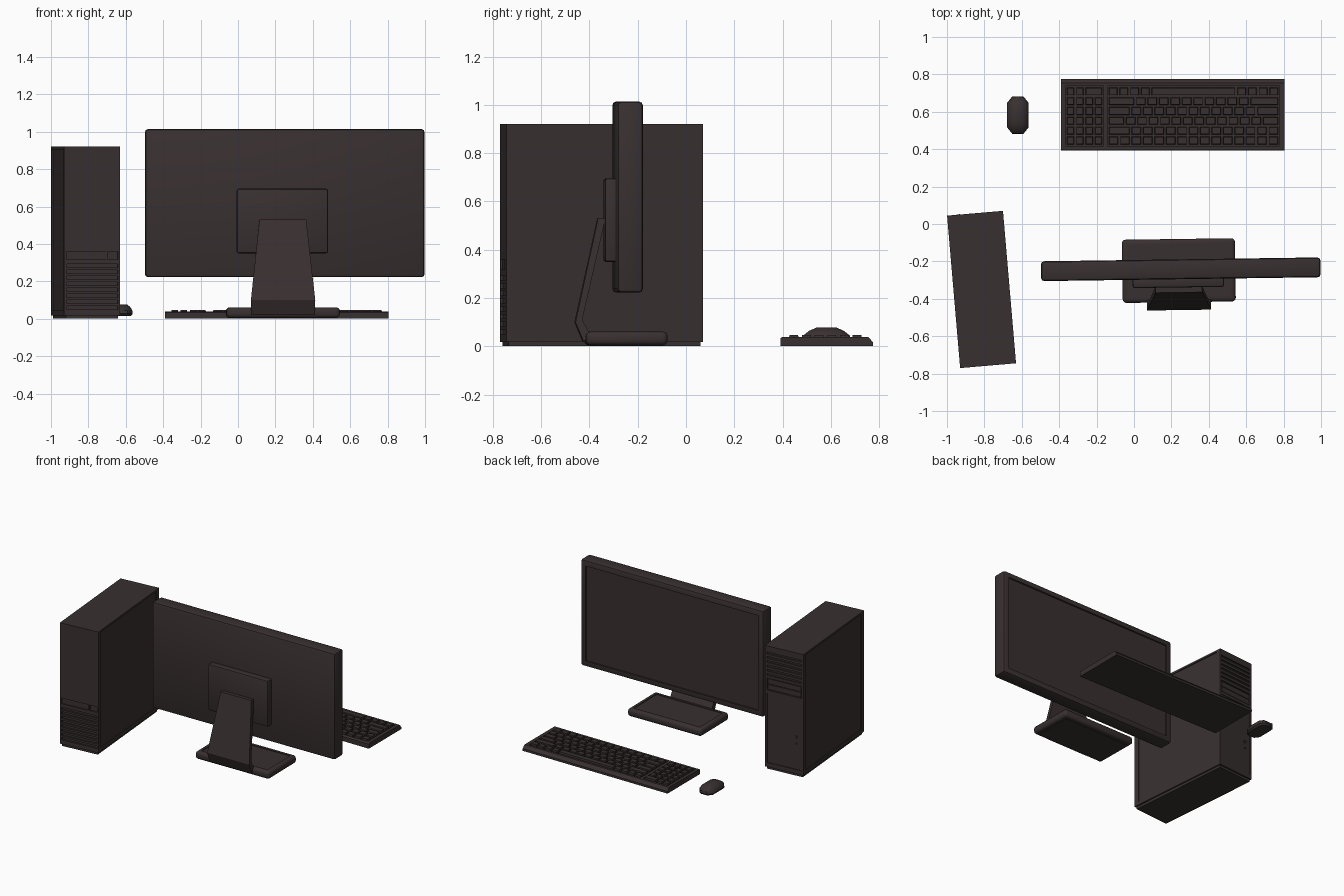
import bpy, bmesh, math
from mathutils import Matrix

if "Cube" in bpy.data.objects:
    bpy.data.objects.remove(bpy.data.objects["Cube"])

charcoal = bpy.data.materials.new("charcoal plastic")
charcoal.diffuse_color = (0.040, 0.029, 0.030, 1)
charcoal.use_nodes = True
charcoal.node_tree.nodes["Principled BSDF"].inputs["Base Color"].default_value = charcoal.diffuse_color


def finish(name, bm, smooth=False):
    bmesh.ops.recalc_face_normals(bm, faces=bm.faces)
    me = bpy.data.meshes.new(name)
    bm.to_mesh(me)
    bm.free()
    me.materials.append(charcoal)
    ob = bpy.data.objects.new(name, me)
    bpy.context.collection.objects.link(ob)
    bpy.ops.object.select_all(action='DESELECT')
    ob.select_set(True)
    bpy.context.view_layer.objects.active = ob
    if smooth:
        bpy.ops.object.shade_smooth_by_angle(angle=math.radians(40))
    return ob


def add_box(bm, x0, x1, y0, y1, z0, z1, taper=0.0):
    m = Matrix.Translation(((x0 + x1) / 2, (y0 + y1) / 2, (z0 + z1) / 2)) @ \
        Matrix.Diagonal((x1 - x0, y1 - y0, z1 - z0, 1))
    vs = bmesh.ops.create_cube(bm, size=1, matrix=m)["verts"]
    for v in vs:
        if taper and v.co.z > (z0 + z1) / 2:
            v.co.x += taper if v.co.x < (x0 + x1) / 2 else -taper
            v.co.y += taper if v.co.y < (y0 + y1) / 2 else -taper


def boxes(name, items, bevel=0.0, segments=2, taper=0.0):
    bm = bmesh.new()
    for it in items:
        add_box(bm, *it, taper=taper)
    if bevel:
        bmesh.ops.bevel(bm, geom=bm.edges[:], offset=bevel, segments=segments,
                        profile=0.5, affect='EDGES')
    return finish(name, bm, bevel > 0)


def cut(ob, items):
    cutter = boxes("cutter", items)
    cutter.hide_render = True
    mod = ob.modifiers.new("cut", 'BOOLEAN')
    mod.operation, mod.solver, mod.object = 'DIFFERENCE', 'EXACT', cutter
    bpy.context.view_layer.objects.active = ob
    bpy.ops.object.modifier_apply(modifier=mod.name)
    bpy.data.objects.remove(cutter, do_unlink=True)


def prism(name, profile, half_widths, x_mid=0.0):
    """Side profile (y, z) given a half width per point."""
    bm = bmesh.new()
    n = len(profile)
    sides = [[bm.verts.new((x_mid + s * w, y, z)) for (y, z), w in zip(profile, half_widths)]
             for s in (-1, 1)]
    for a in sides:
        bm.faces.new(a)
    for i in range(n):
        j = (i + 1) % n
        bm.faces.new((sides[0][i], sides[0][j], sides[1][j], sides[1][i]))
    return finish(name, bm)


def place(obs, x, y, degrees):
    for ob in obs:
        ob.location = (x, y, 0)
        ob.rotation_euler = (0, 0, math.radians(degrees))


# ---- Computer tower (local frame, user side at +y) ----
W, L = 0.15, 0.409
tower = boxes("tower_case", [(-W, W, -L, L, 0.018, 0.92)])
# recessed side panels
cut(tower, [(s * W - 0.006, s * W + 0.006, -L + 0.035, L - 0.035, 0.045, 0.905) for s in (-1, 1)])
# rear vents and socket strip
rear = [(-0.138, 0.138, -L - 0.02, -L + 0.012, 0.05 + i * 0.032, 0.068 + i * 0.032) for i in range(8)]
rear += [(-0.138, 0.075, -L - 0.02, -L + 0.008, 0.318, 0.36),
         (0.083, 0.138, -L - 0.02, -L + 0.008, 0.318, 0.36)]
cut(tower, rear)
# front grooves, drive bay and lower panel seam
front = [(-0.135, 0.135, L - 0.010, L + 0.02, 0.70 + i * 0.032, 0.714 + i * 0.032) for i in range(6)]
front += [(-0.135, 0.135, L - 0.012, L + 0.02, 0.59, 0.68),
          (-0.135, 0.135, L - 0.005, L + 0.02, 0.05, 0.57)]
cut(tower, front)
drive = boxes("drive_doors", [(-0.13, 0.13, L - 0.02, L - 0.004, 0.595 + i * 0.042, 0.632 + i * 0.042)
                              for i in range(2)])
plinth = boxes("tower_plinth", [(-W + 0.01, W - 0.01, -L + 0.01, L - 0.01, 0, 0.02)])
bm = bmesh.new()
for z, r in ((0.29, 0.010), (0.24, 0.007)):
    bmesh.ops.create_cone(bm, cap_ends=True, segments=12, radius1=r, radius2=r, depth=0.012,
                          matrix=Matrix.Translation((-0.09, L - 0.004, z)) @ Matrix.Rotation(math.pi / 2, 4, 'X'))
buttons = finish("tower_buttons", bm)
place([tower, drive, plinth, buttons], -0.815, -0.35, 4.9)

# ---- Monitor (local frame, screen at +y) ----
shell = boxes("monitor_shell", [(-0.747, 0.747, -0.053, 0.053, 0.222, 1.014)], 0.016, 2)
cut(shell, [(-0.705, 0.705, 0.041, 0.08, 0.264, 0.972)])
mount = boxes("rear_mount", [(-0.258, 0.23, -0.097, -0.04, 0.35, 0.695)], 0.010, 2)
neck = prism("stand_neck",
             [(-0.124, 0.53), (-0.218, 0.10), (-0.185, 0.02), (-0.155, 0.045), (-0.190, 0.11), (-0.093, 0.53)],
             [0.125, 0.172, 0.172, 0.170, 0.170, 0.125], -0.012)
base = boxes("stand_base", [(-0.313, 0.292, -0.176, 0.162, 0.004, 0.061)], 0.020, 3)
cut(base, [(-0.28, 0.259, -0.143, 0.129, 0.056, 0.08)])
pad = boxes("stand_base_pad", [(-0.28, 0.26, -0.14, 0.13, 0.0, 0.01)])
place([shell, mount, neck, base, pad], 0.25, -0.242, 0.8)

# ---- Keyboard ----
body = prism("keyboard_body",
             [(0.392, 0.0), (0.392, 0.034), (0.40, 0.039), (0.755, 0.039), (0.775, 0.016), (0.775, 0.0)],
             [0.597] * 6, 0.207)
cut(body, [(-0.366, -0.163, 0.417, 0.738, 0.026, 0.06),
           (-0.142, 0.778, 0.417, 0.738, 0.026, 0.06)])
keys = []


def key_row(x, end, y, widths):
    unit = (end - x) / sum(widths)
    for w in widths:
        keys.append((x + 0.005, x + w * unit - 0.005, y - 0.021, y + 0.021, 0.02, 0.047))
        x += w * unit


rows = [[1, 1, 1, 1, 8, 1, 1, 1, 1],
        [2.4] + [1] * 10 + [2.6],
        [2] + [1] * 11 + [2],
        [1.5] + [1] * 12 + [1.5],
        [2] + [1] * 13,
        [1] * 15]
for r, widths in enumerate(rows):
    y = 0.709 - r * 0.0525
    key_row(-0.140, 0.776, y, widths)
    key_row(-0.364, -0.165, y, [1, 1, 2] if r == 0 else [1] * 4)
boxes("keyboard_keys", keys, taper=0.003)

# ---- Mouse: stacked octagon rings (z, x scale, y scale) ----
bm = bmesh.new()
outline = [(-0.03, -0.1), (0.03, -0.1), (0.058, -0.065), (0.058, 0.065),
           (0.03, 0.1), (-0.03, 0.1), (-0.058, 0.065), (-0.058, -0.065)]
rings = [[bm.verts.new((-0.621 + x * sx, 0.582 + y * sy, z)) for x, y in outline]
         for z, sx, sy in ((0.015, .85, .9), (0.027, 1, 1), (0.044, .97, .97), (0.064, .75, .72), (0.077, .45, .42))]
bm.faces.new(rings[0])
bm.faces.new(rings[-1])
for a, b in zip(rings, rings[1:]):
    for i in range(8):
        j = (i + 1) % 8
        bm.faces.new((a[i], a[j], b[j], b[i]))
finish("mouse_body", bm, True)
# scroll wheel
bm = bmesh.new()
bmesh.ops.create_cone(bm, cap_ends=True, segments=12, radius1=0.014, radius2=0.014, depth=0.012,
                      matrix=Matrix.Translation((-0.621, 0.522, 0.053)) @ Matrix.Rotation(math.pi / 2, 4, 'Y'))
finish("mouse_wheel", bm)
